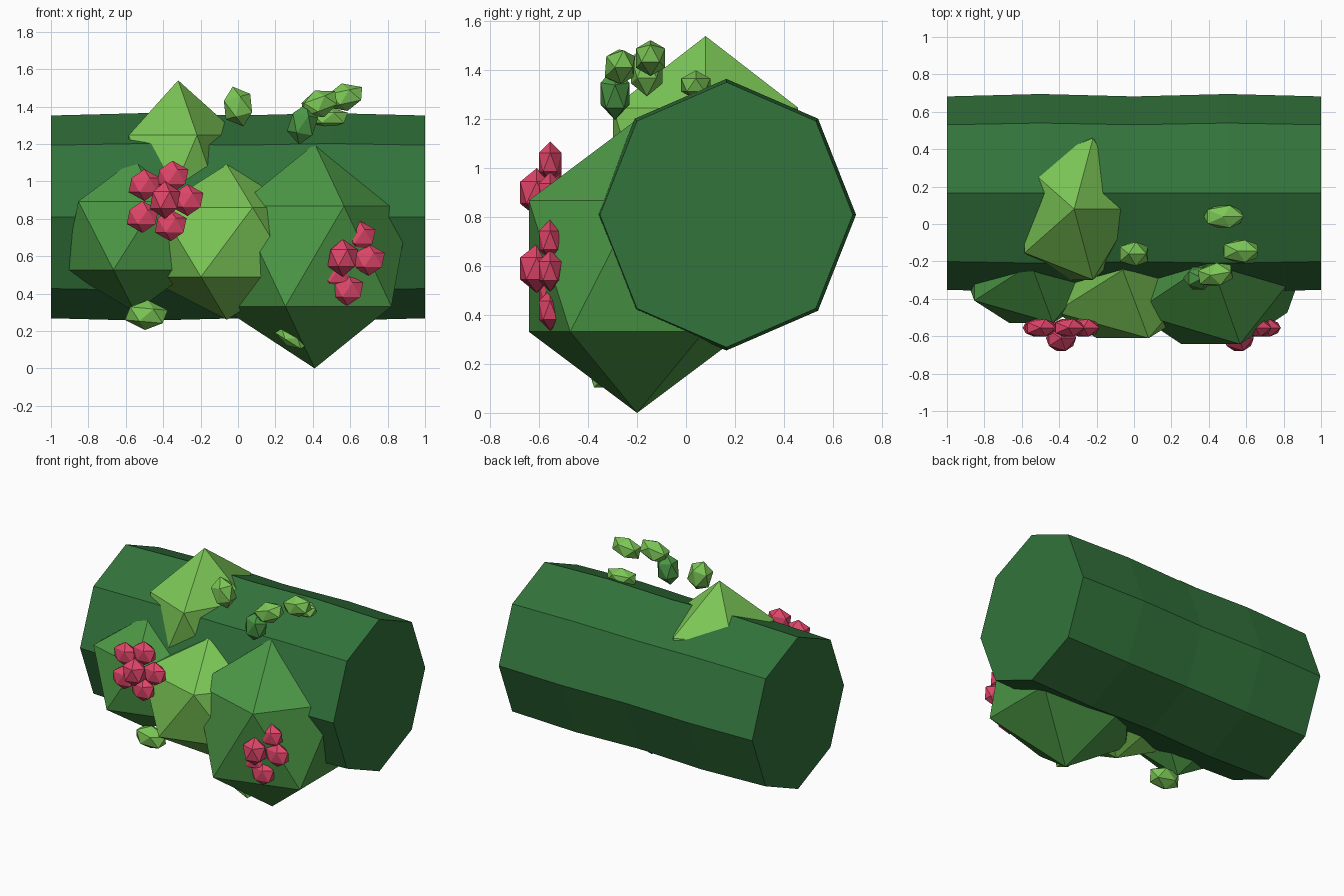
import bpy, bmesh, math
from mathutils import Matrix, Euler

if "Cube" in bpy.data.objects:
    bpy.data.objects.remove(bpy.data.objects["Cube"])


def material(name, hex_code):
    def lin(i):
        c = int(hex_code[i:i + 2], 16) / 255
        return c / 12.92 if c < 0.04045 else ((c + 0.055) / 1.055) ** 2.4
    m = bpy.data.materials.new(name)
    m.diffuse_color = (lin(0), lin(2), lin(4), 1)
    m.use_nodes = True
    m.node_tree.nodes["Principled BSDF"].inputs["Base Color"].default_value = m.diffuse_color
    return m


DARK = material("dark_green", "32733b")
MID = material("mid_green", "4c9846")
LIGHT = material("light_green", "7bc656")
PINK = material("flower_pink", "e0466a")


def finish(name, bm, mat):
    me = bpy.data.meshes.new(name)
    bmesh.ops.recalc_face_normals(bm, faces=bm.faces)
    bm.to_mesh(me)
    bm.free()
    me.materials.append(mat)
    ob = bpy.data.objects.new(name, me)
    bpy.context.collection.objects.link(ob)


def blobs(name, mat, items):
    """One object of faceted balls: (location, scale, rotation in degrees)."""
    bm = bmesh.new()
    for loc, scale, rot in items:
        r = Euler([math.radians(a) for a in rot]).to_matrix().to_4x4()
        m = Matrix.Translation(loc) @ r @ Matrix.Diagonal((*scale, 1))
        bmesh.ops.create_icosphere(bm, subdivisions=1, radius=1, matrix=m)
    finish(name, bm, mat)


# Hedge body: eight-sided log that swells slightly along its length
bm = bmesh.new()
rings = []
for i in range(5):
    ry, rz = (0.53, 0.555) if i % 2 else (0.517, 0.542)
    rings.append([bm.verts.new((-1 + i * 0.5,
                                0.165 + ry * math.sin(k * math.pi / 4),
                                0.81 + rz * math.cos(k * math.pi / 4)))
                  for k in range(8)])
for a, b in zip(rings, rings[1:]):
    for k in range(8):
        j = (k + 1) % 8
        bm.faces.new((a[k], a[j], b[j], b[k]))
bm.faces.new(rings[0])
bm.faces.new(rings[-1])
finish("hedge_body", bm, DARK)

# Large leaf clumps
Z = (0, 0, 0)
blobs("right_clump", MID, [((0.41, -0.2, 0.6), (0.567, 0.52, 0.6), Z)])
blobs("left_clump", MID, [((-0.55, -0.215, 0.71), (0.42, 0.37, 0.41), Z)])
blobs("middle_clump", LIGHT, [((-0.06, -0.245, 0.675), (0.5, 0.43, 0.415), Z)])
blobs("top_clump", LIGHT, [((-0.32, 0.08, 1.01), (0.365, 0.445, 0.53), Z)])

# Small loose leaf tufts
blobs("dark_tuft", MID, [((0.345, -0.29, 1.305), (0.085, 0.07, 0.11), (0, 10, 0))])
blobs("light_tufts", LIGHT, [
    ((0.0, -0.16, 1.4), (0.09, 0.075, 0.11), (0, -15, 0)),
    ((0.435, -0.27, 1.415), (0.115, 0.07, 0.075), (0, -20, 10)),
    ((0.57, -0.145, 1.45), (0.115, 0.07, 0.075), (0, -12, 0)),
    ((0.48, 0.04, 1.34), (0.12, 0.07, 0.06), (0, 0, 0)),
    ((-0.49, -0.28, 0.285), (0.125, 0.08, 0.08), (0, 5, 0)),
    ((0.285, -0.35, 0.16), (0.1, 0.05, 0.045), (0, 32, 0)),
])


# Flower heads: flattened petals around a raised centre
def flower(name, centre, petals):
    s = (0.095, 0.055, 0.085)
    items = [((x, -0.555, z), s, Z) for x, z in petals]
    items.append(((centre[0], -0.61, centre[1]), (0.09, 0.08, 0.1), Z))
    blobs(name, PINK, items)


flower("left_flower", (-0.39, 0.9),
       [(-0.5, 0.98), (-0.35, 1.025), (-0.27, 0.9), (-0.36, 0.765), (-0.51, 0.81)])
flower("right_flower", (0.56, 0.59),
       [(0.65, 0.705), (0.54, 0.64), (0.7, 0.58), (0.585, 0.42), (0.515, 0.5)])
